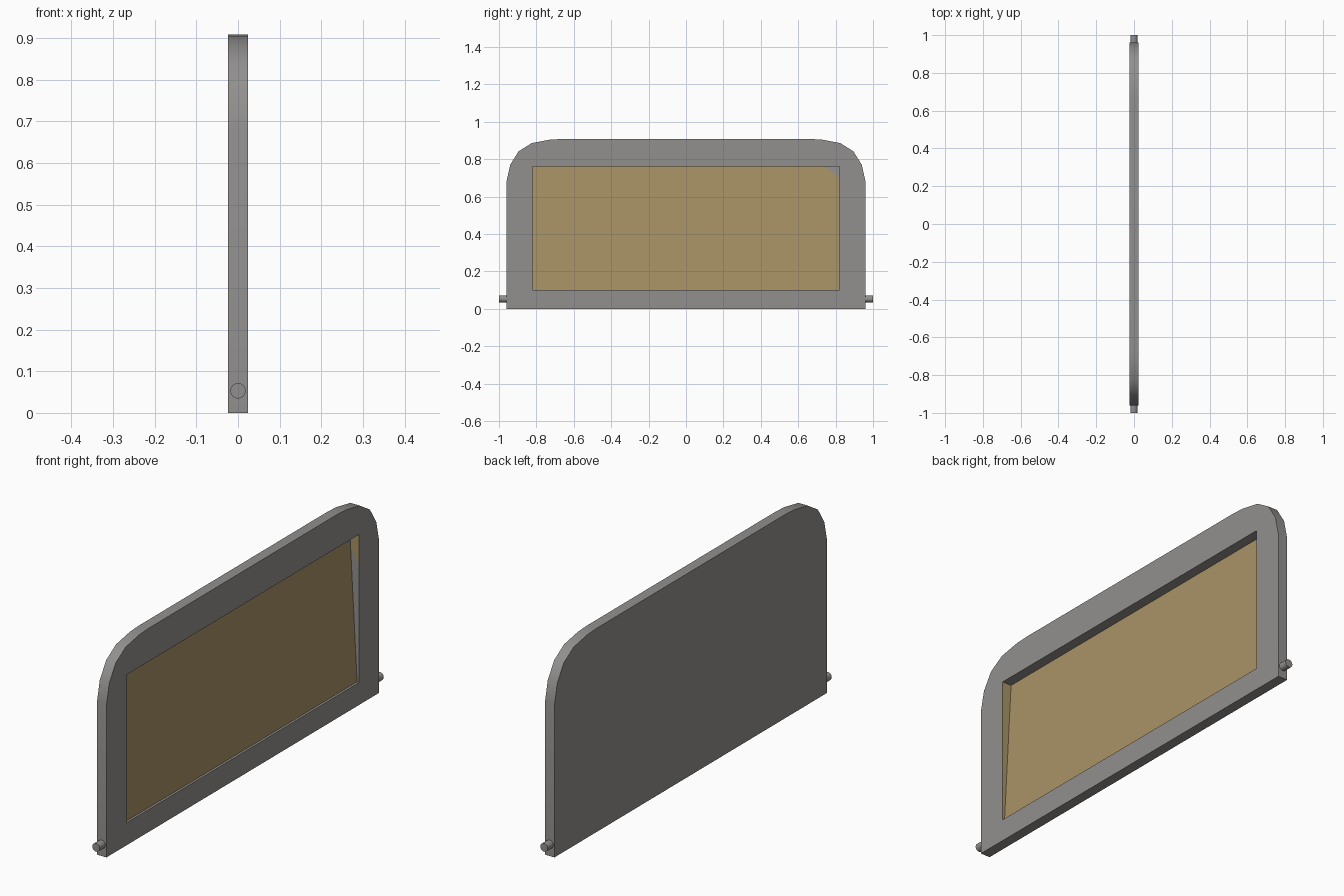
import bpy, bmesh, math
from mathutils import Matrix

if "Cube" in bpy.data.objects:
    bpy.data.objects.remove(bpy.data.objects["Cube"])

def material(name, rgb):
    m = bpy.data.materials.new(name)
    m.diffuse_color = (*rgb, 1)
    m.use_nodes = True
    m.node_tree.nodes["Principled BSDF"].inputs["Base Color"].default_value = m.diffuse_color
    return m

grey = material("grey metal", (0.29, 0.28, 0.27))
tan = material("tan padding", (0.39, 0.29, 0.13))

T = 0.0235                       # half thickness of the plate
DEEP, SHALLOW = -0.0225, 0.013   # recess floor at its top and bottom
Y, Z0, Z1 = 0.82, 0.10, 0.76     # recess opening

def floor_x(z):
    return SHALLOW + (DEEP - SHALLOW) * (z - Z0) / (Z1 - Z0)

def finish(bm, name, mats):
    me = bpy.data.meshes.new(name)
    bm.to_mesh(me)
    bm.free()
    ob = bpy.data.objects.new(name, me)
    bpy.context.collection.objects.link(ob)
    for m in mats:
        me.materials.append(m)
    bpy.ops.object.select_all(action='DESELECT')
    ob.select_set(True)
    bpy.context.view_layer.objects.active = ob
    bpy.ops.object.shade_smooth_by_angle(angle=math.radians(30))
    return ob

# Panel: rounded outline, frame round a recess with a sloping floor
half = [(0.96, 0), (0.96, 0.68), (0.94, 0.77), (0.895, 0.842),
        (0.825, 0.886), (0.725, 0.905), (0.66, 0.908)]
outline = half + [(-y, z) for y, z in reversed(half)]
n = len(outline)
bm = bmesh.new()
front = [bm.verts.new((T, y, z)) for y, z in outline]
back = [bm.verts.new((-T, y, z)) for y, z in outline]
bm.faces.new(back[::-1])
for i in range(n):
    j = (i + 1) % n
    bm.faces.new((front[i], back[i], back[j], front[j]))

def rim(y, z):
    return bm.verts.new((T, y, z))

def deep(y, z):
    return bm.verts.new((floor_x(z), y, z))

def face(verts, mat=0):
    bm.faces.new(verts).material_index = mat

# frame face, in four pieces around the opening
br, tr, tl, bl = rim(Y, Z0), rim(Y, Z1), rim(-Y, Z1), rim(-Y, Z0)
k = 3
face([front[-1], front[0], br, bl])
face(front[:k + 1] + [tr, br])
face(front[k:n - k] + [tl, tr])
face(front[n - 1 - k:] + [bl, tl])

# recess floor, with a small bare corner
dbr, dtr, dtl, dbl = deep(Y, Z0), deep(Y, Z1), deep(-Y, Z1), deep(-Y, Z0)
c1, c2 = deep(Y, 0.70), deep(0.74, Z1)
face([dbl, dbr, c1, c2, dtl], 1)
face([c1, dtr, c2])

# recess walls
mid = rim(Y, 0.62)
face([bl, br, dbr, dbl])
face([tr, tl, dtl, c2, dtr])
face([tl, bl, dbl, dtl], 1)
face([br, mid, c1, dbr])
face([mid, tr, dtr, c1], 1)
bmesh.ops.recalc_face_normals(bm, faces=bm.faces)
finish(bm, "panel", [grey, tan])

# Hinge pins at the bottom corners
for side, name in ((-1, "hinge_pin_front"), (1, "hinge_pin_back")):
    bm = bmesh.new()
    bmesh.ops.create_cone(bm, cap_ends=True, segments=16, radius1=0.0185,
                          radius2=0.0185, depth=0.05,
                          matrix=Matrix.Translation((0, side * 0.975, 0.053))
                          @ Matrix.Rotation(math.pi / 2, 4, 'X'))
    finish(bm, name, [grey])
